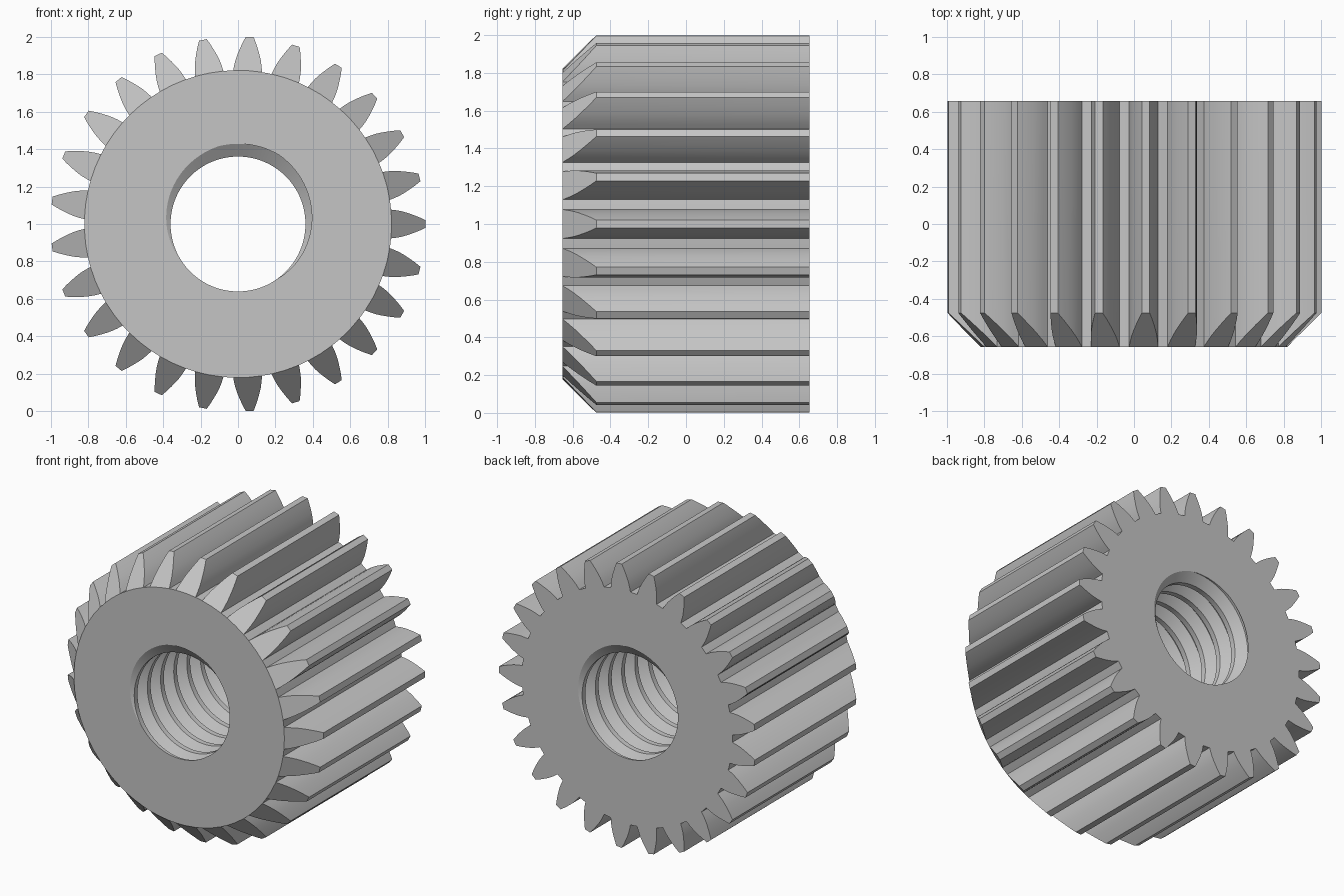
import bpy, bmesh
from math import sin, cos, tau, radians

cube = bpy.data.objects.get("Cube")
if cube:
    bpy.data.objects.remove(cube, do_unlink=True)

TEETH = 25
HALF = 0.655                 # half the gear's length
ROOT_R, TIP_R = 0.82, 1.0
MINOR_R, MAJOR_R = 0.36, 0.428
PITCH, SEG = 0.1465, 96
FLANK = [(0.82, 0.077), (0.85, 0.073), (0.88, 0.067), (0.91, 0.058),
         (0.94, 0.047), (0.97, 0.035), (TIP_R, 0.021)]   # radius, half width

bm = bmesh.new()


def polar(r, angle, y):
    return bm.verts.new((r * cos(angle), y, 1 + r * sin(angle)))


# Threaded bore: a helical grid, trimmed at both end faces
section = [(-3 / 8, MINOR_R), (-1 / 16, MAJOR_R), (1 / 16, MAJOR_R), (3 / 8, MINOR_R)]
steps = [(turn + off, r) for turn in range(-2, 13) for off, r in section]
columns = [[polar(r, radians(81) + tau * i / SEG, -HALF + PITCH * (pos - i / SEG))
            for pos, r in steps] for i in range(SEG)]
for i in range(SEG):
    # The last column joins the first one, one turn along
    shift = 4 if i == SEG - 1 else 0
    a, b = columns[i], columns[(i + 1) % SEG]
    for m in range(shift, len(steps) - 1):
        bm.faces.new((a[m], a[m + 1], b[m + 1 - shift], b[m - shift]))
for side in (-1, 1):
    bmesh.ops.bisect_plane(bm, geom=bm.verts[:] + bm.edges[:] + bm.faces[:], dist=1e-6,
                           plane_co=(0, side * HALF, 0), plane_no=(0, side, 0),
                           clear_outer=True)

# Toothed outside: each outline point runs from the front chamfer to the back
front, back = [], []


def outline_point(r, angle):
    front.append(polar(r, angle, -HALF + r - ROOT_R))
    back.append(polar(r, angle, HALF))


for t in range(TEETH):
    mid = tau * t / TEETH
    start = len(front)
    for r, w in FLANK:
        outline_point(r, mid - w / r)
    for r, w in reversed(FLANK):
        outline_point(r, mid + w / r)
    # Chamfered front end of the tooth, closed along the front disc's rim
    bm.faces.new(front[start:] + [polar(ROOT_R, mid, -HALF)])
    # Root land between teeth
    outline_point(ROOT_R, mid + tau / TEETH / 2)

count = len(front)
for i in range(count):
    j = (i + 1) % count
    bm.faces.new((front[i], front[j], back[j], back[i]))

# Flat end faces between the rim and the bore
for side in (-1, 1):
    rim = [e for e in bm.edges if e.is_boundary
           and all(abs(v.co.y - side * HALF) < 1e-5 for v in e.verts)]
    bmesh.ops.triangle_fill(bm, edges=rim, use_beauty=True, normal=(0, side, 0))

bmesh.ops.recalc_face_normals(bm, faces=bm.faces[:])
mesh = bpy.data.meshes.new("pinion_gear")
bm.to_mesh(mesh)
bm.free()

gear = bpy.data.objects.new("pinion_gear", mesh)
bpy.context.collection.objects.link(gear)

# Plain grey metal
grey = bpy.data.materials.new("light_grey")
grey.use_nodes = True
colour = (0.56, 0.56, 0.56, 1)
grey.diffuse_color = colour
grey.node_tree.nodes["Principled BSDF"].inputs["Base Color"].default_value = colour
mesh.materials.append(grey)

# Smooth flanks and thread, crisp edges
bpy.ops.object.select_all(action="DESELECT")
gear.select_set(True)
bpy.context.view_layer.objects.active = gear
bpy.ops.object.shade_smooth_by_angle(angle=radians(25))
